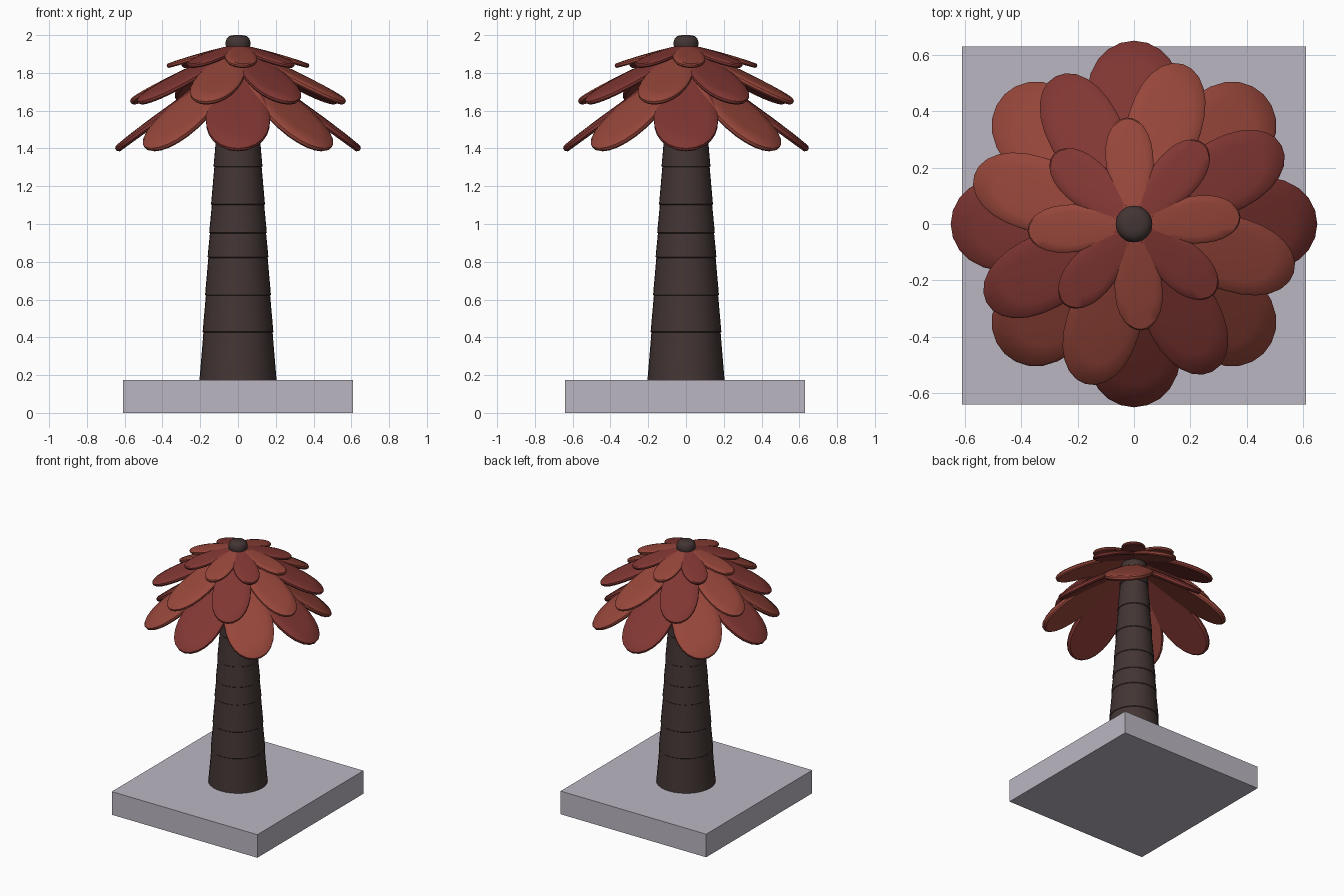
import bpy, bmesh
from math import sin, cos, pi, radians
from mathutils import Matrix, Vector

if "Cube" in bpy.data.objects:
    bpy.data.objects.remove(bpy.data.objects["Cube"])


def material(name, rgb):
    m = bpy.data.materials.new(name)
    m.diffuse_color = (*rgb, 1)
    m.use_nodes = True
    m.node_tree.nodes["Principled BSDF"].inputs["Base Color"].default_value = m.diffuse_color
    return m


STONE = material("stone", (0.50, 0.47, 0.54))
BARK = material("bark", (0.055, 0.036, 0.034))
DARK = material("dark_red", (0.22, 0.038, 0.033))
LIGHT = material("light_red", (0.31, 0.062, 0.043))


def add_object(name, bm, mat, smooth=None):
    bmesh.ops.recalc_face_normals(bm, faces=bm.faces)
    me = bpy.data.meshes.new(name)
    bm.to_mesh(me)
    bm.free()
    ob = bpy.data.objects.new(name, me)
    bpy.context.collection.objects.link(ob)
    me.materials.append(mat)
    if smooth:
        bpy.ops.object.select_all(action='DESELECT')
        ob.select_set(True)
        bpy.context.view_layer.objects.active = ob
        bpy.ops.object.shade_smooth_by_angle(angle=radians(smooth))
    return ob


def skin(bm, rings):
    """Bridge equal-length vertex loops and cap both ends."""
    n = len(rings[0])
    for a, b in zip(rings, rings[1:]):
        for i in range(n):
            j = (i + 1) % n
            bm.faces.new((a[i], a[j], b[j], b[i]))
    bm.faces.new(rings[0])
    bm.faces.new(rings[-1])


def lathe(name, profile, mat, sides=32):
    bm = bmesh.new()
    rings = [[bm.verts.new((r * cos(2 * pi * i / sides), r * sin(2 * pi * i / sides), z))
              for i in range(sides)] for r, z in profile]
    skin(bm, rings)
    return add_object(name, bm, mat, 35)


def leaf(name, angle, reach, tip_z, tilt, half_w, thick, taper, mat):
    """Rounded egg-shaped slab, domed on top, sloping down from the crown."""
    r0, n = 0.035, 28
    length = (reach - r0) / cos(tilt)
    peak = max(sin(a * pi / 50) * (1 - taper * cos(a * pi / 50)) for a in range(51))
    # (scale of outline, height) from underside to domed top
    section = [(0.55, -0.5), (0.93, -0.5), (1.0, -0.25), (1.0, 0.1),
               (0.93, 0.32), (0.7, 0.44), (0.35, 0.5)]
    bm = bmesh.new()
    rings = []
    for s, h in section:
        ring = []
        for i in range(n):
            a = 2 * pi * i / n
            w = half_w * sin(a) * (1 - taper * cos(a)) / peak * s
            edge = 0.5 * length - half_w * (1 - s)
            if s < 0.9:
                edge = 0.5 * length * s
            ring.append(bm.verts.new((0.5 * length - edge * cos(a), w, h * thick)))
        rings.append(ring)
    skin(bm, rings)
    start = Vector((r0, 0, tip_z + (reach - r0) * sin(tilt) / cos(tilt)))
    bm.transform(Matrix.Rotation(angle, 4, 'Z') @ Matrix.Translation(start)
                 @ Matrix.Rotation(tilt, 4, 'Y'))
    return add_object(name, bm, mat, 40)


# Square plinth
bm = bmesh.new()
bmesh.ops.create_cube(bm, size=1)
bm.transform(Matrix.Translation((0, -0.005, 0.0875)) @ Matrix.Diagonal((1.22, 1.27, 0.175, 1)))
add_object("base", bm, STONE)

# Tapered trunk with shallow steps between bark sections
levels = [0.175, 0.43, 0.625, 0.825, 0.955, 1.105, 1.305, 1.5, 1.7, 1.89]
profile = []
for z0, z1 in zip(levels, levels[1:]):
    profile.append((0.204 - 0.066 * (z0 - 0.175), z0))
    profile.append((0.200 - 0.066 * (z1 - 0.175), z1 - 0.004))
lathe("trunk", profile, BARK)

# Rounded bud on top
lathe("top_bud", [(0.045, 1.90), (0.06, 1.925), (0.065, 1.945), (0.065, 1.965),
                  (0.06, 1.982), (0.048, 1.994), (0.03, 1.999), (0.01, 2.0)], BARK)

# Three tiers of eight drooping leaves
tiers = [
    ("lower_leaf", 0, 0.648, 1.396, 36, 0.17, 0.046, 0.35, (DARK, LIGHT)),
    ("middle_leaf", 28, 0.592, 1.645, 26, 0.132, 0.038, 0.25, (DARK, LIGHT)),
    ("upper_leaf", 4, 0.378, 1.838, 16, 0.085, 0.028, 0.18, (LIGHT, DARK)),
]
for name, offset, reach, tip_z, tilt, half_w, thick, taper, mats in tiers:
    for k in range(8):
        leaf(f"{name}_{k + 1}", radians(offset + 45 * k), reach, tip_z, radians(tilt),
             half_w, thick, taper, mats[k % 2])
